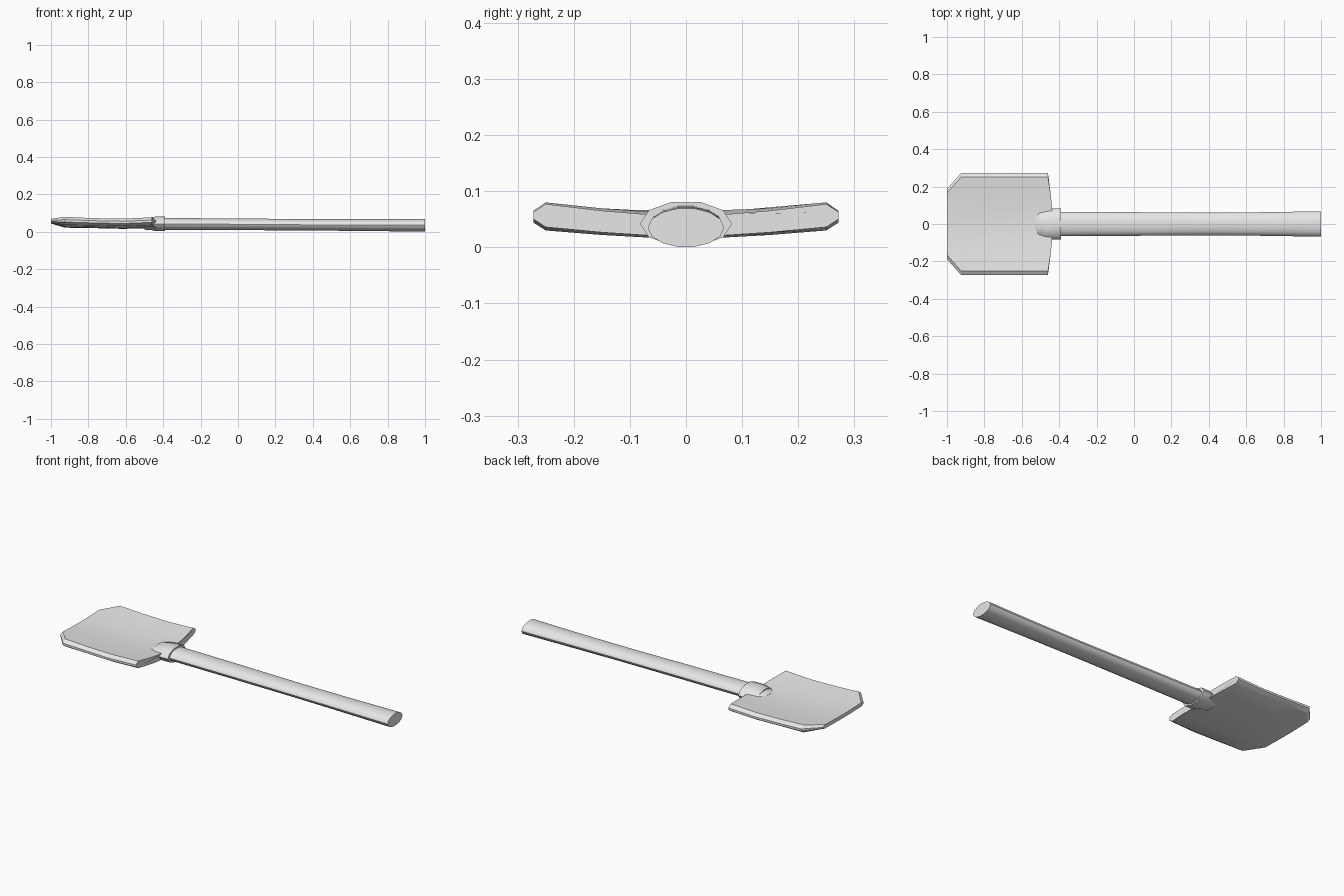
import bpy, bmesh, math

cube = bpy.data.objects.get("Cube")
if cube:
    bpy.data.objects.remove(cube)

grey = bpy.data.materials.new("light_grey")
grey.use_nodes = True
COLOUR = (0.8, 0.8, 0.8, 1)
grey.diffuse_color = COLOUR
grey.node_tree.nodes["Principled BSDF"].inputs["Base Color"].default_value = COLOUR


def loft(name, rings, angle):
    """Skin closed rings of points, cap both ends and smooth the soft edges."""
    bm = bmesh.new()
    loops = [[bm.verts.new(p) for p in ring] for ring in rings]
    n = len(loops[0])
    for a, b in zip(loops, loops[1:]):
        for i in range(n):
            j = (i + 1) % n
            bm.faces.new((a[i], a[j], b[j], b[i]))
    bm.faces.new(loops[0])
    bm.faces.new(loops[-1])
    bmesh.ops.recalc_face_normals(bm, faces=bm.faces)
    mesh = bpy.data.meshes.new(name)
    bm.to_mesh(mesh)
    bm.free()
    mesh.materials.append(grey)
    obj = bpy.data.objects.new(name, mesh)
    bpy.context.collection.objects.link(obj)
    bpy.ops.object.select_all(action="DESELECT")
    obj.select_set(True)
    bpy.context.view_layer.objects.active = obj
    bpy.ops.object.shade_smooth_by_angle(angle=math.radians(angle))
    return obj


def oval(x, half_width, low, high, sides):
    """Oval ring across the x axis."""
    mid, half = (low + high) / 2, (high - low) / 2
    turns = [math.tau * i / sides for i in range(sides)]
    return [(x, half_width * math.cos(t), mid + half * math.sin(t)) for t in turns]


# Handle: oval bar with a slight waist
handle = [(-0.5, 0.065, 0.01, 0.074), (-0.39, 0.065, 0.009, 0.074),
          (0.0, 0.063, 0.008, 0.072), (0.4, 0.061, 0.006, 0.068),
          (0.7, 0.063, 0.003, 0.068), (1.0, 0.068, 0.0, 0.07)]
loft("handle", [oval(*s, 14) for s in handle], 40)

# Socket: collar around the handle, narrowing into the blade
socket = [(-0.39, 0.082, 0.001, 0.083), (-0.44, 0.082, 0.001, 0.083),
          (-0.47, 0.078, 0.009, 0.078), (-0.51, 0.07, 0.019, 0.066),
          (-0.53, 0.05, 0.026, 0.056)]
loft("socket", [oval(*s, 10) for s in socket], 45)


def blade_ring(x, inner, outer, top, bottom, centre_dip, bow):
    """Dished section: level middle, raised sides and a chamfered rim."""
    upper, lower = [], []
    for f in (-1, -0.6, -0.28, 0, 0.28, 0.6, 1):
        dip = centre_dip * (1 - abs(f) ** 1.6)
        px = x + bow * (1 - f * f)
        upper.append((px, f * inner, top - dip))
        lower.append((px, f * inner, bottom - dip * 0.8))
    rim_low = bottom + (top - bottom) * 0.35
    rim_high = bottom + (top - bottom) * 0.65
    right = [(x, outer, rim_high), (x, outer, rim_low)]
    left = [(x, -outer, rim_low), (x, -outer, rim_high)]
    return upper + right + lower[::-1] + left


# Blade: broad dished plate with clipped front corners
blade = [(-1.0, 0.165, 0.187, 0.069, 0.047, 0.004, 0),
         (-0.925, 0.25, 0.272, 0.08, 0.037, 0.019, 0),
         (-0.78, 0.25, 0.272, 0.073, 0.034, 0.018, 0),
         (-0.62, 0.25, 0.272, 0.07, 0.03, 0.018, 0),
         (-0.46, 0.25, 0.272, 0.077, 0.036, 0.021, 0.025)]
loft("blade", [blade_ring(*s) for s in blade], 28)
